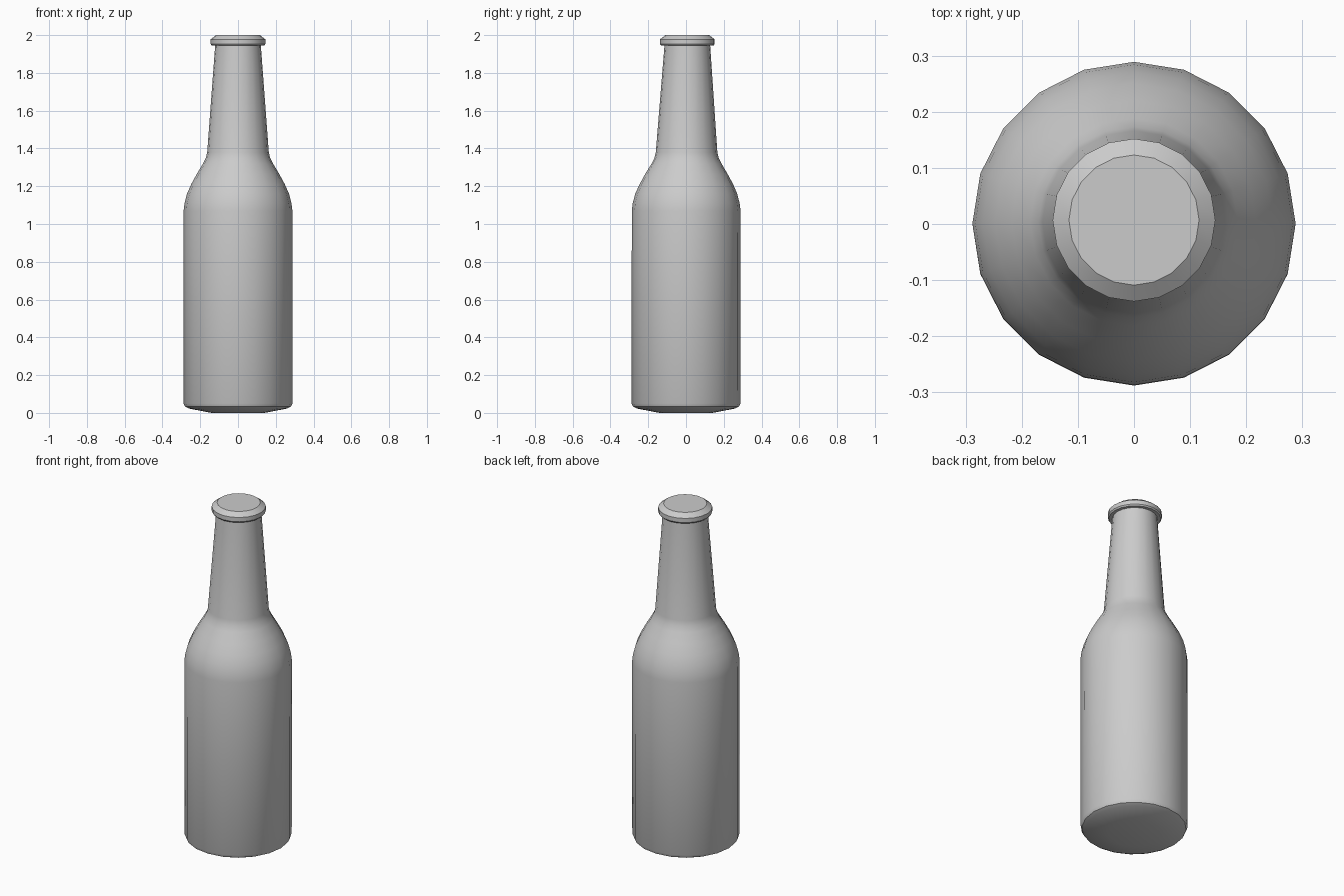
import bpy, bmesh, math

if "Cube" in bpy.data.objects:
    bpy.data.objects.remove(bpy.data.objects["Cube"])

SIDES = 20


def lathe(name, profile, sharp_deg):
    """Stack of rings (radius, z, y offset), capped at both ends."""
    bm = bmesh.new()
    rings = []
    for r, z, oy in profile:
        rings.append([bm.verts.new((r * math.cos(2 * math.pi * i / SIDES),
                                    r * math.sin(2 * math.pi * i / SIDES) + oy, z))
                      for i in range(SIDES)])
    for a, b in zip(rings, rings[1:]):
        for i in range(SIDES):
            j = (i + 1) % SIDES
            bm.faces.new((a[i], a[j], b[j], b[i]))
    bm.faces.new(rings[0][::-1])
    bm.faces.new(rings[-1])
    mesh = bpy.data.meshes.new(name)
    bm.to_mesh(mesh)
    bm.free()
    obj = bpy.data.objects.new(name, mesh)
    bpy.context.collection.objects.link(obj)
    bpy.ops.object.select_all(action='DESELECT')
    obj.select_set(True)
    bpy.context.view_layer.objects.active = obj
    bpy.ops.object.shade_smooth_by_angle(angle=math.radians(sharp_deg))
    return obj


# Bottle: slightly convex base, straight body, rounded shoulder, tapering neck, lip.
# The neck sits a touch towards +y.
lathe("bottle", [
    (0.14, 0.0, 0.0), (0.26, 0.023, 0.0), (0.28, 0.033, 0.0), (0.288, 0.05, 0.0),
    (0.288, 1.07, 0.001), (0.283, 1.11, 0.001), (0.27, 1.16, 0.001),
    (0.248, 1.21, 0.002), (0.218, 1.265, 0.002), (0.185, 1.32, 0.003),
    (0.17, 1.35, 0.003), (0.163, 1.38, 0.003), (0.121, 1.945, 0.007),
    (0.139, 1.945, 0.007), (0.145, 1.953, 0.007), (0.145, 1.978, 0.007),
    (0.116, 2.0, 0.007),
], 35)
